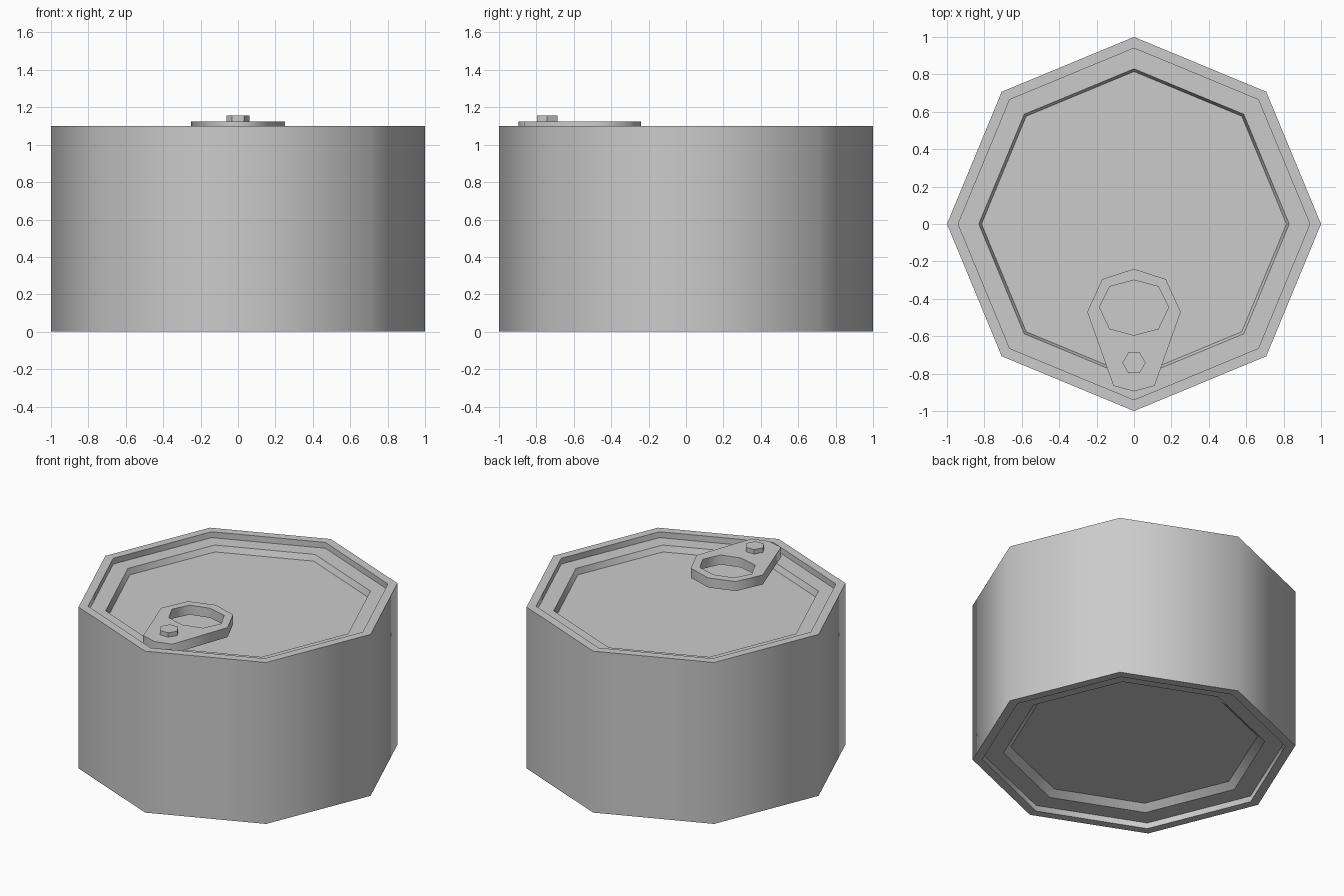
import bpy, bmesh
from math import sin, cos, pi

cube = bpy.data.objects.get("Cube")
if cube:
    bpy.data.objects.remove(cube, do_unlink=True)

metal = bpy.data.materials.new("bare_metal")
metal.use_nodes = True
metal.diffuse_color = (0.6, 0.6, 0.6, 1)
metal.node_tree.nodes["Principled BSDF"].inputs["Base Color"].default_value = (0.6, 0.6, 0.6, 1)


def ring(bm, points, z):
    return [bm.verts.new((x, y, z)) for x, y in points]


def bridge(bm, a, b):
    n = len(a)
    for i in range(n):
        j = (i + 1) % n
        bm.faces.new((a[i], a[j], b[j], b[i]))


def polygon(sides, radius, cy=0.0):
    return [(radius * cos(2 * pi * i / sides), cy + radius * sin(2 * pi * i / sides))
            for i in range(sides)]


def mirrored(half):
    """Close a half outline whose first and last points lie on x = 0."""
    return half + [(-x, y) for x, y in half[-2:0:-1]]


def finish(bm, name, smooth_walls=True):
    bmesh.ops.recalc_face_normals(bm, faces=bm.faces[:])
    for f in bm.faces:
        f.smooth = smooth_walls and abs(f.normal.z) < 0.85
    mesh = bpy.data.meshes.new(name)
    bm.to_mesh(mesh)
    bm.free()
    mesh.materials.append(metal)
    obj = bpy.data.objects.new(name, mesh)
    bpy.context.collection.objects.link(obj)
    return obj


# Can body: stepped recesses in the base and the lid
profile = [(0.765, 0.08), (0.81, 0.04), (0.94, 0.04), (0.94, 0), (1, 0),
           (1, 1.1), (0.94, 1.1), (0.94, 1.06), (0.83, 1.06), (0.815, 1.02)]
bm = bmesh.new()
rings = [ring(bm, polygon(8, r), z) for r, z in profile]
for low, high in zip(rings, rings[1:]):
    bridge(bm, low, high)
bm.faces.new(rings[0])
bm.faces.new(rings[-1])
finish(bm, "can_body")

# Pull tab with a finger hole
outline = mirrored([(0, -0.24), (0.17, -0.295), (0.25, -0.47), (0.11, -0.865), (0, -0.895)])
hole = mirrored([(0, -0.3), (0.13, -0.335), (0.185, -0.445), (0.13, -0.56), (0, -0.595)])
bm = bmesh.new()
loops = [ring(bm, outline, 1.06), ring(bm, outline, 1.125),
         ring(bm, hole, 1.125), ring(bm, hole, 1.06)]
for i in range(4):
    bridge(bm, loops[i], loops[(i + 1) % 4])
finish(bm, "pull_tab")

# Hexagonal rivet
bm = bmesh.new()
hexagon = polygon(6, 0.062, -0.742)
bottom, top = ring(bm, hexagon, 1.12), ring(bm, hexagon, 1.155)
bridge(bm, bottom, top)
bm.faces.new(bottom)
bm.faces.new(top)
finish(bm, "tab_rivet", smooth_walls=False)
